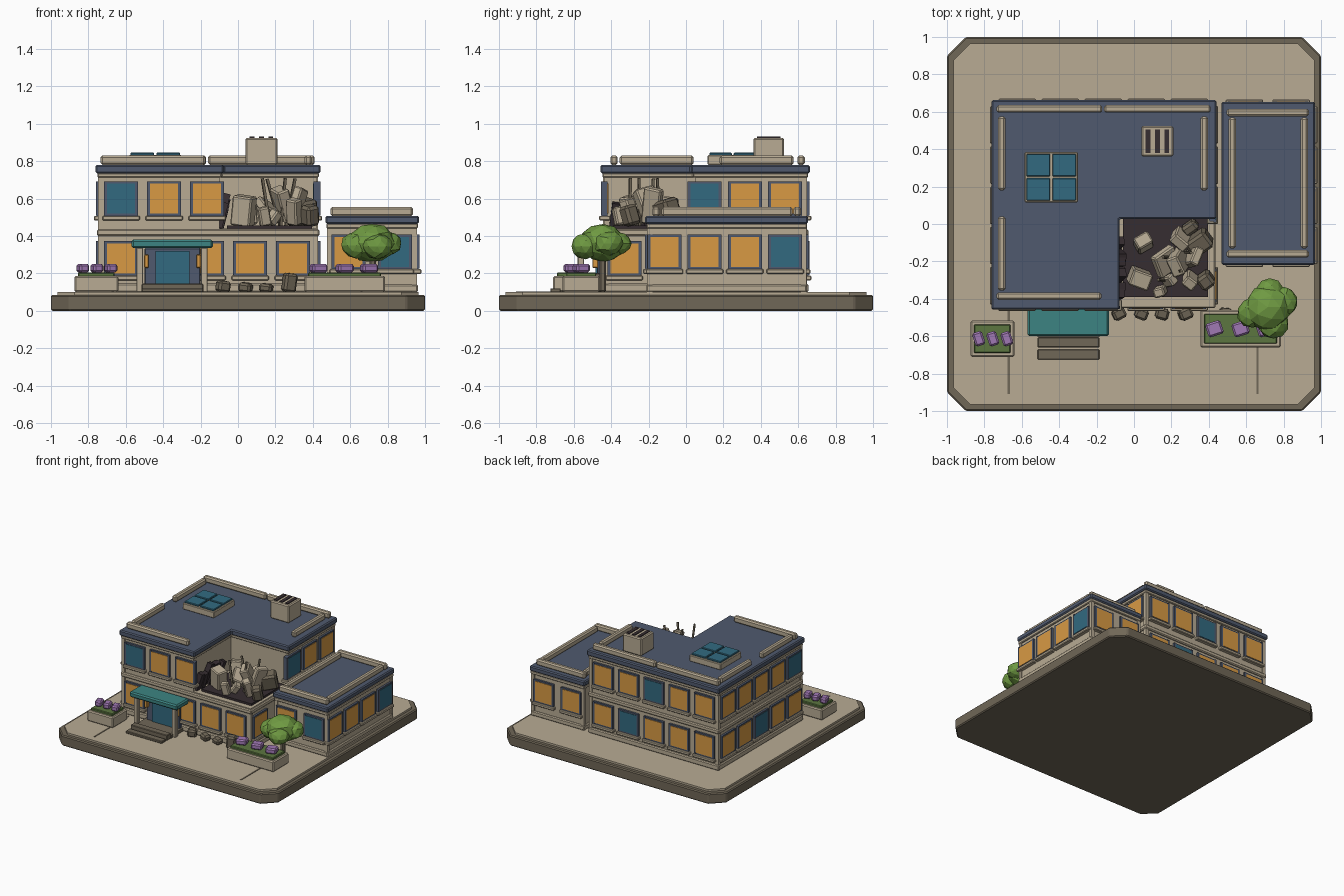
import bpy, bmesh, random
from math import radians
from mathutils import Matrix, Vector, Euler

random.seed(4)
cube = bpy.data.objects.get("Cube")
if cube:
    bpy.data.objects.remove(cube, do_unlink=True)


def material(name, code):
    rgb = [int(code[i:i + 2], 16) / 255 for i in (0, 2, 4)]
    col = [c / 12.92 if c < 0.04 else ((c + 0.055) / 1.055) ** 2.4 for c in rgb] + [1]
    m = bpy.data.materials.new(name)
    m.use_nodes = True
    m.diffuse_color = col
    m.node_tree.nodes["Principled BSDF"].inputs["Base Color"].default_value = col
    return m


concrete = material("concrete", "b8ab94")
stone = material("weathered_stone", "706757")
slate = material("slate_blue", "505a6e")
glass = material("blue_glass", "326a80")
amber = material("amber_light", "d89a44")
teal = material("canopy_teal", "3c8482")
leaf = material("leaf_green", "6f9a42")
grass = material("bed_green", "5c7640")
purple = material("flower_purple", "a078b4")
charcoal = material("charcoal", "362d31")


def finish(name, bm, mat, bevel=0.0):
    me = bpy.data.meshes.new(name)
    bmesh.ops.recalc_face_normals(bm, faces=bm.faces)
    bm.to_mesh(me)
    bm.free()
    ob = bpy.data.objects.new(name, me)
    bpy.context.collection.objects.link(ob)
    me.materials.append(mat)
    if bevel:
        mod = ob.modifiers.new("edge", "BEVEL")
        mod.width, mod.segments = bevel, 1
    return ob


def block(name, mat, x, y, z, bevel=0.0):
    """Box from (low, high) pairs."""
    bm = bmesh.new()
    lo, hi = Vector((x[0], y[0], z[0])), Vector((x[1], y[1], z[1]))
    size = Matrix.Diagonal((*(hi - lo), 1))
    bmesh.ops.create_cube(bm, size=1, matrix=Matrix.Translation((lo + hi) / 2) @ size)
    return finish(name, bm, mat, bevel)


def chunk(name, mat, pos, size, tilt=(0, 0, 0), bevel=0.008):
    """Tilted box about its centre."""
    ob = block(name, mat, *[(-s / 2, s / 2) for s in size], bevel)
    ob.location = pos
    ob.rotation_euler = Euler([radians(a) for a in tilt])
    return ob


def prism(name, mat, pts, z0, z1, bevel=0.0):
    bm = bmesh.new()
    f = bm.faces.new([bm.verts.new((x, y, z0)) for x, y in pts])
    up = bmesh.ops.extrude_face_region(bm, geom=[f])["geom"]
    bmesh.ops.translate(bm, vec=(0, 0, z1 - z0),
                        verts=[v for v in up if isinstance(v, bmesh.types.BMVert)])
    return finish(name, bm, mat, bevel)


def octagon(r, c):
    return [(-r + c, -r), (r - c, -r), (r, -r + c), (r, r - c),
            (r - c, r), (-r + c, r), (-r, r - c), (-r, -r + c)]


def rect(x0, x1, y0, y1, g=0):
    return [(x0 - g, y0 - g), (x1 + g, y0 - g), (x1 + g, y1 + g), (x0 - g, y1 + g)]


def ell(g=0):
    """Main building plan with the broken corner missing."""
    return [(-.74 - g, -.435 - g), (-.1 + g, -.435 - g), (-.1 + g, .05 - g),
            (.42 + g, .05 - g), (.42 + g, .64 + g), (-.74 - g, .64 + g)]


# Ground slab
prism("base_slab", stone, octagon(1, .1), 0, .085, .008)
prism("paving", concrete, octagon(.965, .09), .08, .1)
for x, y in ((-.67, -.46), (.66, -.65)):
    block("paving_joint", stone, (x - .006, x + .006), (-.91, y), (.098, .103))

# Main building and side wing
MAIN, WING = (-.74, .42, -.435, .64), (.485, .95, -.2, .635)
prism("ground_floor", concrete, rect(*MAIN), .1, .44)
prism("upper_floor", concrete, ell(), .44, .74)
prism("main_cornice", concrete, ell(.012), .712, .737, .005)
prism("main_roof", slate, ell(.022), .735, .78, .008)
prism("floor_band", concrete, rect(*MAIN, .015), .4, .435, .007)
prism("main_plinth", concrete, rect(*MAIN, .014), .1, .145, .007)
prism("wing_walls", concrete, rect(*WING), .1, .47)
prism("wing_plinth", concrete, rect(*WING, .012), .1, .14, .007)
prism("wing_cornice", concrete, rect(*WING, .012), .44, .467, .005)
prism("wing_roof", slate, rect(*WING, .018), .465, .507, .008)
for (x0, x1, y0, y1), h in ((MAIN, .42), (WING, .45)):
    for x in (x0, x1):
        for y in (y0, y1):
            top = .72 if h < .43 and (x < 0 or y > 0) else h
            block("corner_post", concrete, (x - .02, x + .008) if x == x1 else (x - .008, x + .02),
                  (y - .02, y + .008) if y == y1 else (y - .008, y + .02), (.1, top))


# Roof parapets
def parapet(x, y, z):
    block("parapet", concrete, x, y, (z, z + .05), .01)


for x in ((-.735, -.17), (-.16, .41)):
    parapet(x, (.595, .635), .78)
for x, y in (((-.727, -.687), (.18, .575)), ((-.727, -.687), (-.355, .04)),
             ((.355, .395), (.18, .575)), ((-.735, -.175), (-.405, -.365))):
    parapet(x, y, .78)
for x in (.505, .89):
    parapet((x, x + .04), (-.13, .57), .505)
for y in (-.18, .575):
    parapet((.495, .935), (y, y + .04), .505)


# Windows: wall point, outward direction
def window(x, y, z, nx, ny, lit, w=.15, h=.16):
    def part(name, mat, width, z0, z1, out, bevel=0.0):
        dx = abs(ny) * width / 2 + abs(nx) * out
        dy = abs(nx) * width / 2 + abs(ny) * out
        block(name, mat, (x - dx, x + dx), (y - dy, y + dy), (z0, z1), bevel)
    b, t = z - h / 2, z + h / 2
    part("window_frame", slate, w + .025, b - .012, t + .012, .016)
    part("window_pane", amber if lit else glass, w, b, t, .02)
    for s in (-1, 1):
        o = s * (w / 2 + .008)
        px, py = x + abs(ny) * o + nx * .012, y + abs(nx) * o + ny * .012
        block("window_jamb", slate, (px - .008, px + .008), (py - .008, py + .008), (b - .01, t + .012))
    part("window_sill", concrete, w + .05, b - .037, b - .012, .03, .005)


XS = [-.625, -.395, -.165, .065, .295]
YS = [-.33, -.115, .1, .315, .53]
LOW, HIGH, WINGZ = .28, .6, .315
for i, x in enumerate(XS):
    if i != 1:
        window(x, -.435, LOW, 0, -1, True)
    if i < 3:
        window(x, -.435, HIGH, 0, -1, i > 0)
    window(x, .64, LOW, 0, 1, i != 3)
    window(x, .64, HIGH, 0, 1, i != 2)
for i, y in enumerate(YS):
    window(-.74, y, LOW, -1, 0, i != 2)
    window(-.74, y, HIGH, -1, 0, i != 0)
    if i == 0:
        window(.42, y, LOW, 1, 0, True)
    if i > 1:
        window(.42, y, HIGH, 1, 0, i != 2)
    if i > 0:
        window(.95, y, WINGZ, 1, 0, i != 4)
for x in (.59, .84):
    window(x, -.2, WINGZ, 0, -1, x < .7)
    window(x, .635, WINGZ, 0, 1, True)

# Skylight and roof vent
block("skylight_frame", concrete, (-.585, -.3), (.115, .385), (.78, .832), .005)
for x in (-.575, -.437):
    for y in (.125, .255):
        block("skylight_pane", glass, (x, x + .127), (y, y + .12), (.83, .845), .004)
block("roof_vent", concrete, (.04, .21), (.36, .525), (.78, .925), .008)
for x in (.075, .125, .175):
    block("vent_slot", charcoal, (x - .013, x + .013), (.38, .505), (.92, .931))

# Entrance
block("door_surround", slate, (-.5, -.2), (-.475, -.43), (.1, .335), .005)
block("door", glass, (-.44, -.26), (-.485, -.44), (.125, .32))
block("canopy", teal, (-.57, -.135), (-.6, -.44), (.335, .38), .01)
for x in (-.525, -.18):
    block("canopy_post", concrete, (x - .018, x + .018), (-.58, -.545), (.1, .337), .004)
for x in (-.49, -.21):
    block("door_lamp", amber, (x - .012, x + .012), (-.5, -.47), (.23, .3), .004)
for y, h in ((-.725, .12), (-.66, .145)):
    block("entrance_step", stone, (-.515, -.185), (y, y + .055), (.1, h), .004)
block("entrance_landing", stone, (-.515, -.185), (-.605, -.44), (.1, .125))

# Planters with flowers
for x0, x1, y0, y1, fx, size in ((-.875, -.64, -.71, -.517, (-.83, -.755, -.68), .055),
                                 (.355, .785, -.66, -.46, (.43, .57, .7), .085)):
    block("planter", concrete, (x0, x1), (y0, y1), (.1, .187), .008)
    block("planter_bed", grass, (x0 + .02, x1 - .02), (y0 + .02, y1 - .02), (.18, .205), .005)
    for x in fx:
        chunk("flower_clump", purple, (x, (y0 + y1) / 2, .228), (size, .075, .045), (0, 0, 18), .01)

# Tree
chunk("tree_trunk", stone, (.72, -.445, .2), (.035, .035, .2))
for dx, dy, dz, r in ((0, 0, .362, .125), (-.08, -.03, .35, .085), (.085, .03, .36, .08),
                      (.03, -.09, .345, .08), (.01, .08, .36, .075)):
    bm = bmesh.new()
    bmesh.ops.create_icosphere(bm, subdivisions=2, radius=r)
    for v in bm.verts:
        v.co *= random.uniform(.92, 1.05)
        v.co.z *= .85
    finish("tree_crown", bm, leaf).location = (.715 + dx, -.445 + dy, dz)

# Broken corner: scorched floor, low broken edges, torn wall
block("scorched_floor", charcoal, (-.06, .395), (-.39, .03), (.43, .457))
for i in range(7):
    chunk("torn_wall_edge", charcoal, (-.088, -.38 + i * .045, .47 + .05 * random.random()),
          (.04, .045, .14 + .04 * (i % 3)), (random.uniform(-20, 20), 15, 0), 0)

# Rubble on the broken floor
for pos, size, tilt in (((.03, -.29, .535), (.11, .09, .16), (6, 8, -20)),
                        ((.05, -.1, .535), (.09, .07, .15), (-10, 5, 30)),
                        ((.17, -.2, .54), (.14, .13, .05), (30, 25, 35)),
                        ((.24, -.2, .57), (.07, .11, .18), (15, -20, 20)),
                        ((.31, -.18, .56), (.05, .1, .2), (-12, 14, -25)),
                        ((.14, -.36, .505), (.06, .05, .1), (8, -12, 15)),
                        ((.19, -.3, .5), (.05, .06, .08), (20, 30, 45)),
                        ((.25, -.08, .54), (.1, .06, .12), (25, 10, -40)),
                        ((.3, -.3, .53), (.06, .07, .14), (10, -15, 50))):
    chunk("rubble_slab", concrete, pos, size, tilt)
for pos, size in (((.35, -.1, .53), (.13, .1, .13)), ((.385, -.3, .51), (.08, .08, .11)),
                  ((.3, -.02, .5), (.09, .06, .08))):
    chunk("rubble_rock", stone, pos, size, (12, -10, 35), .015)
for x, y, lean in ((.15, -.3, -8), (.19, -.18, -14), (.24, -.25, 5), (.28, -.15, 10)):
    chunk("bent_rod", stone, (x, y, .58), (.014, .014, .26), (lean / 2, lean, 20), 0)

# Fallen rocks in front
for x, h in ((-.08, .06), (.04, .05), (.15, .045), (.275, .1), (.49, .05)):
    chunk("fallen_rock", stone, (x, -.48, .1 + h / 2), (.07, .06, h), (5, 6, random.uniform(-35, 35)), .012)
